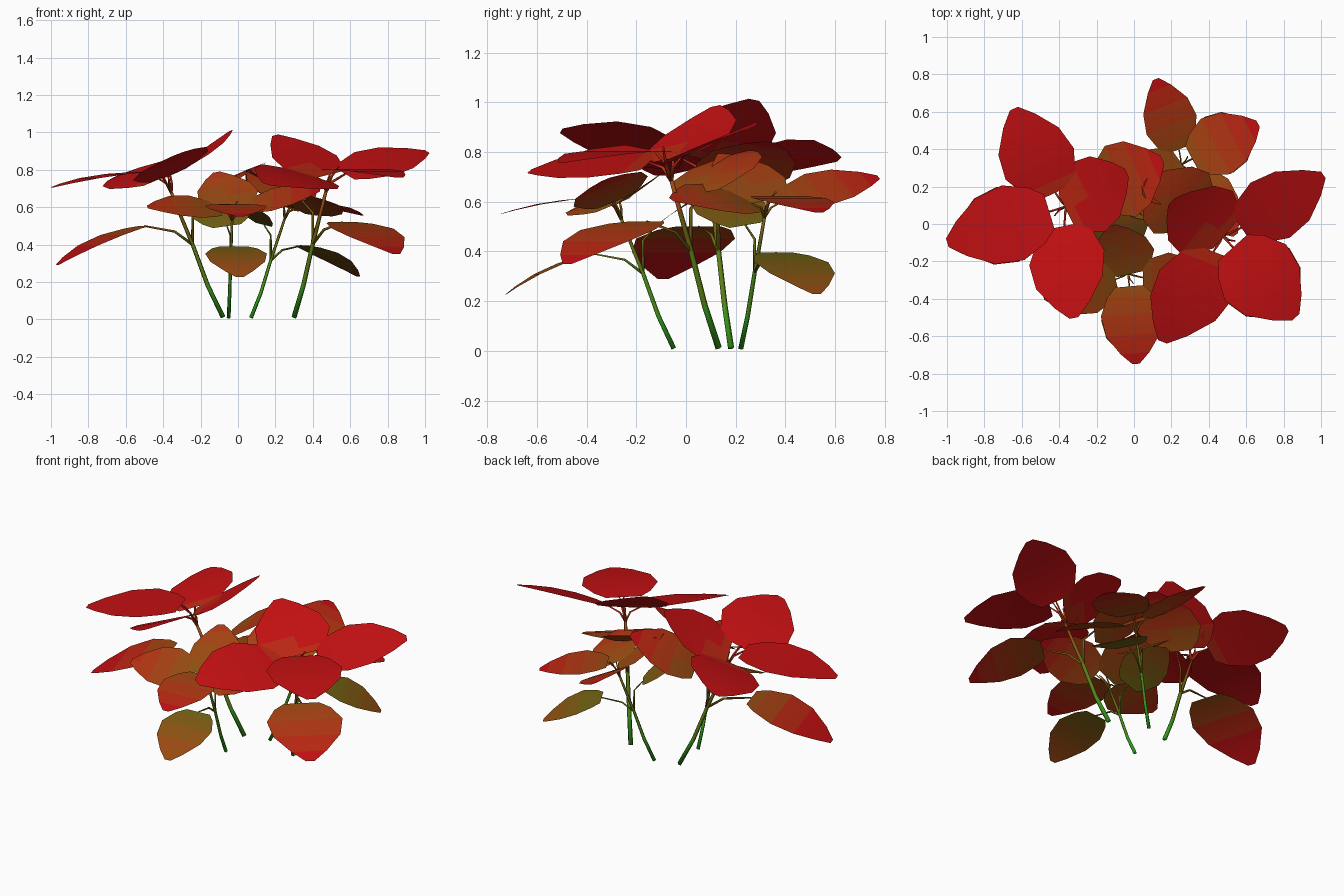
import bpy, math
from mathutils import Vector, Matrix

if "Cube" in bpy.data.objects:
    bpy.data.objects.remove(bpy.data.objects["Cube"])

# Green-olive-red palette, chosen by distance from each plant's root
N = 20
GREEN, OLIVE, RED = Vector((.008, .36, .012)), Vector((.17, .11, .006)), Vector((.54, .005, .006))
palette = []
for i in range(N):
    t = i / (N - 1)
    c = GREEN.lerp(OLIVE, t / .55) if t < .55 else OLIVE.lerp(RED, min(1, (t - .55) / .34))
    m = bpy.data.materials.new("foliage_%d" % i)
    m.diffuse_color = (*c, 1)
    m.use_nodes = True
    m.node_tree.nodes["Principled BSDF"].inputs["Base Color"].default_value = m.diffuse_color
    palette.append(m)


def make(name, verts, faces, root, smooth=True):
    me = bpy.data.meshes.new(name)
    me.from_pydata(verts, [], faces)
    for m in palette:
        me.materials.append(m)
    for p in me.polygons:
        t = (Vector(p.center) - root).length / 1.0
        p.material_index = min(N - 1, int(t * N))
        p.use_smooth = smooth
    ob = bpy.data.objects.new(name, me)
    bpy.context.collection.objects.link(ob)


def tube(name, pts, r0, r1, place, root, sides=5):
    """Tapered low-poly tube along a few local points."""
    P = [place @ Vector(p) for p in pts]
    verts, faces = [], []
    for i, p in enumerate(P):
        d = (P[min(i + 1, len(P) - 1)] - P[max(i - 1, 0)]).normalized()
        a = d.cross(Vector((0.3, 0.9, 0.2))).normalized()
        b = d.cross(a)
        r = r0 + (r1 - r0) * i / (len(P) - 1)
        for k in range(sides):
            w = 2 * math.pi * k / sides
            verts.append(p + r * (math.cos(w) * a + math.sin(w) * b))
    for i in range(len(P) - 1):
        for k in range(sides):
            k2 = (k + 1) % sides
            faces.append((i * sides + k, i * sides + k2,
                          (i + 1) * sides + k2, (i + 1) * sides + k))
    faces.append(tuple(range(sides))[::-1])
    faces.append(tuple(range((len(P) - 1) * sides, len(P) * sides)))
    make(name, verts, faces, root)


# Half widths along the blade
BLADE = [(0, .10), (.12, .16), (.35, .215), (.62, .19), (.86, .10), (1, .025)]


def leaf(name, base, tip, up, arch, width, place, root):
    base, tip = Vector(base), Vector(tip)
    d = tip - base
    side = Vector(up).cross(d).normalized()
    n = d.normalized().cross(side)
    verts, faces = [], []
    for s, w in BLADE:
        c = base + d * s + n * arch * 4 * s * (1 - s)
        for k in (-1, 0, 1):
            verts.append(place @ (c + side * w * width * k))
    for i in range(len(BLADE) - 1):
        for k in (0, 1):
            a = i * 3 + k
            faces.append((a, a + 3, a + 4, a + 1))
    make(name, verts, faces, root)


T = math.radians(21)
TILT = (math.sin(T), 0, math.cos(T))     # clusters tip toward the lean direction
FORK, CROWN = (.17, 0, .40), (.29, 0, .68)

# name, blade base, blade tip, up vector, arch, width, petiole start and bend
LEAVES = [
    ("front_leaf", (.39, 0, .79), (.96, 0, .705), (0, 0, 1), .02, 1.0, CROWN, (.33, 0, .75)),
    ("right_leaf", (.33, -.09, .75), (.41, -.60, .77), TILT, .02, 1.0, CROWN, (.31, -.03, .73)),
    ("left_leaf", (.335, .10, .77), (.43, .60, .885), TILT, .015, 1.02, CROWN, (.31, .03, .73)),
    ("back_leaf", (.30, .02, .77), (-.067, -.08, 1.01), (.36, -.11, .9), -.01, 1.0, CROWN, (.29, .01, .73)),
    ("inner_leaf", (.10, -.02, .64), (-.27, -.09, .84), (.3, -.09, .9), .02, 1.0, FORK, (.17, 0, .57)),
    ("lower_leaf", (.44, 0, .50), (.93, 0, .29), (0, 0, 1), .03, 1.0, FORK, (.27, 0, .47)),
]
# One larger leaf at the front: plant, name -> tip and width
SPECIAL = {(2, "right_leaf"): ((.53, -.60, .70), 1.15)}

# root x, root y, heading, scale along lean, across lean, vertical, lift along lean
PLANTS = [
    (-.08, .18, 197, 1.0, .97, 1.0, 0),
    (.30, .13, -48, .88, 1.03, .98, .07),
    (-.05, -.05, -85, .73, .77, .78, 0),
    (.07, .22, 28, .70, .78, .79, 0),
]

for i, (x, y, ang, su, sv, sz, lift) in enumerate(PLANTS, 1):
    root = Vector((x, y, 0))
    shape = Matrix.Diagonal((su, sv, sz, 1))
    shape[2][0] = lift
    place = Matrix.Translation(root) @ Matrix.Rotation(math.radians(ang), 4, 'Z') @ shape
    # Main stem
    tube("stem_%d" % i, [(0, 0, .012), (.085, 0, .18), FORK, (.235, 0, .55), CROWN],
         .014 * sv, .009 * sv, place, root)
    # Leaves with their stalks
    for name, base, tip, up, arch, width, start, bend in LEAVES:
        tip, width = SPECIAL.get((i, name), (tip, width))
        leaf("%s_%d" % (name, i), base, tip, up, arch, width, place, root)
        tube("%s_stalk_%d" % (name, i), [start, bend, base], .009 * sv, .005 * sv, place, root, 4)
    # Small shoot in the crown
    tube("shoot_%d" % i, [CROWN, (.34, .01, .77), (.37, .03, .81)],
         .006 * sv, .004 * sv, place, root, 4)
